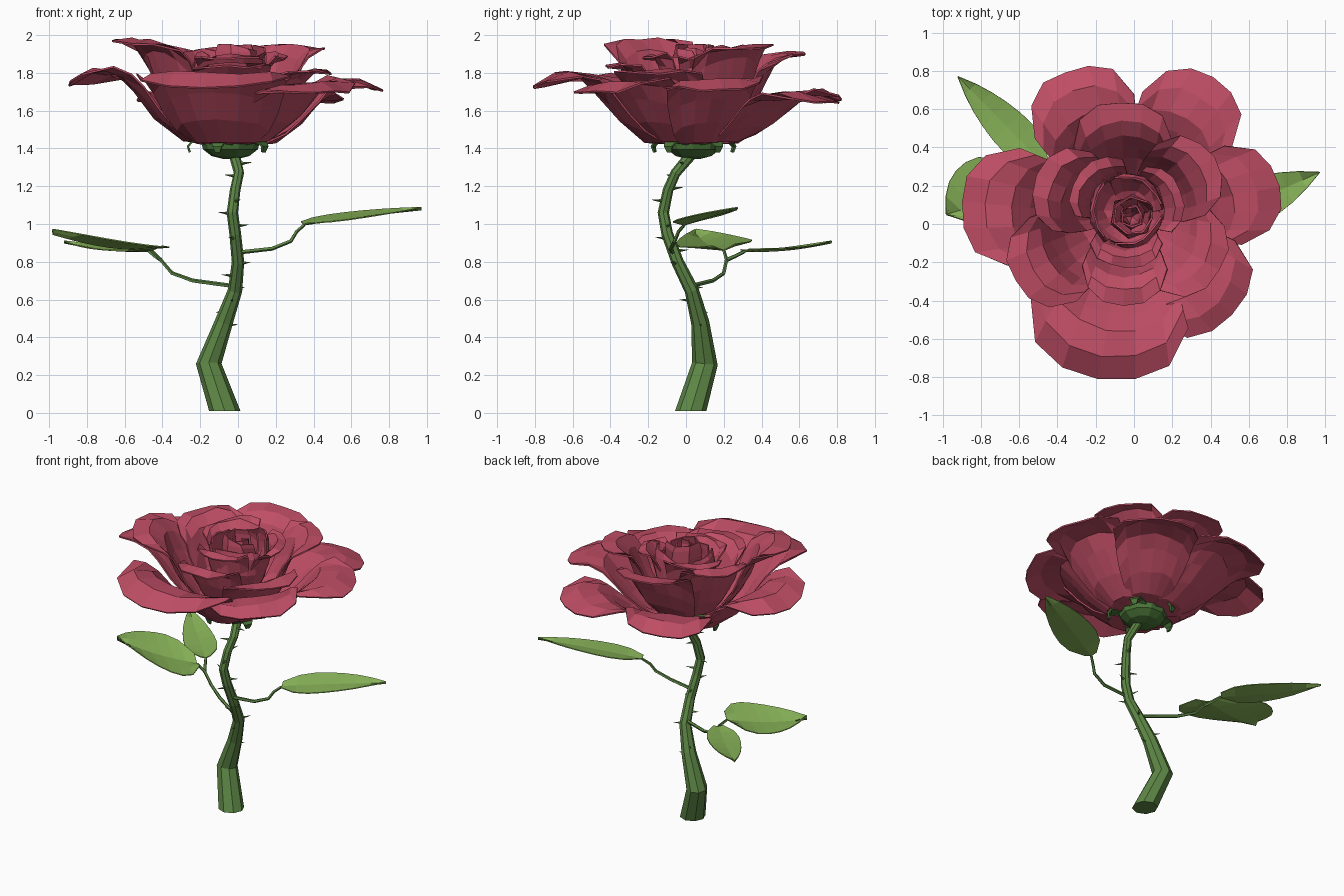
import bpy, math, random
from mathutils import Vector, Matrix

random.seed(4)
cube = bpy.data.objects.get("Cube")
if cube:
    bpy.data.objects.remove(cube, do_unlink=True)


def material(name, rgb):
    m = bpy.data.materials.new(name)
    m.use_nodes = True
    m.diffuse_color = (*rgb, 1)
    m.node_tree.nodes["Principled BSDF"].inputs["Base Color"].default_value = (*rgb, 1)
    return m


PETAL = material("petal red", (0.52, 0.075, 0.13))
LEAF = material("leaf green", (0.25, 0.46, 0.1))
STEM = material("stem green", (0.11, 0.24, 0.06))
CALYX = material("calyx green", (0.07, 0.18, 0.04))
CENTRE = Vector((-0.04, 0.04, 0))


def make(name, verts, faces, mat, thickness=0):
    mesh = bpy.data.meshes.new(name)
    mesh.from_pydata(verts, [], faces)
    mesh.materials.append(mat)
    obj = bpy.data.objects.new(name, mesh)
    bpy.context.collection.objects.link(obj)
    if thickness:
        mod = obj.modifiers.new("thickness", "SOLIDIFY")
        mod.thickness = thickness
        mod.offset = 0
    return obj


def sheet(name, fn, nu, nv, mat, thickness):
    """Grid surface from fn(u in -1..1, v in 0..1)."""
    verts = [fn(2 * i / nu - 1, j / nv) for j in range(nv + 1) for i in range(nu + 1)]
    faces = []
    for j in range(nv):
        for i in range(nu):
            a = j * (nu + 1) + i
            faces.append((a, a + 1, a + nu + 2, a + nu + 1))
    return make(name, verts, faces, mat, thickness)


def tube(name, points, radii, sides, mat):
    """Faceted tube through points, with capped ends."""
    pts = [Vector(p) for p in points]
    verts, faces = [], []
    for i, p in enumerate(pts):
        d = (pts[min(i + 1, len(pts) - 1)] - pts[max(i - 1, 0)]).normalized()
        if i == 0 and name == "stem":
            d = Vector((0, 0, 1))
        ref = Vector((0, 1, 0)) if abs(d.y) < 0.8 else Vector((1, 0, 0))
        a = ref.cross(d).normalized()
        b = d.cross(a)
        for k in range(sides):
            t = math.tau * k / sides
            verts.append(p + (a * math.cos(t) + b * math.sin(t)) * radii[i])
    for i in range(len(pts) - 1):
        for k in range(sides):
            n = (k + 1) % sides
            faces.append((i * sides + k, i * sides + n, (i + 1) * sides + n, (i + 1) * sides + k))
    faces.append(tuple(reversed(range(sides))))
    faces.append(tuple(range(len(verts) - sides, len(verts))))
    return make(name, verts, faces, mat)


def lookup(profile, v):
    """Linear interpolation along an evenly spaced list."""
    s = max(0, min(v, 1)) * (len(profile) - 1)
    i = min(int(s), len(profile) - 2)
    return profile[i] + (profile[i + 1] - profile[i]) * (s - i)


# Petal profiles: fraction of reach and fraction of height, base to rim
OPEN = ([0.1, 0.3, 0.46, 0.6, 0.7, 0.86, 1], [0, 0.03, 0.42, 0.88, 1.18, 1.23, 1])
CUP = ([0.12, 0.36, 0.52, 0.62, 0.7, 0.84, 1], [0, 0.1, 0.36, 0.64, 0.9, 1.03, 1])
BUD = ([0.05, 0.6, 0.85, 1, 1, 0.97, 0.9], [0, 0.15, 0.35, 0.55, 0.75, 0.9, 1])


def petal(name, profile, angle, reach, base, top, half, centre=CENTRE, drop=0.26):
    tilt = random.uniform(-0.03, 0.03)

    def point(u, v):
        w = v * (1 - drop * abs(u) ** 3)
        a = math.radians(angle + u * half * (1.3 - 0.35 * v))
        r = reach * lookup(profile[0], w) + random.uniform(-0.008, 0.008)
        z = base + (top - base) * lookup(profile[1], w)
        z += tilt * u * v + random.uniform(-0.012, 0.012) * v
        return centre + Vector((r * math.cos(a), r * math.sin(a), z))
    sheet(name, point, 6, 6, PETAL, 0.01)


# Outer ring: direction, reach, rim height, half width in degrees
outer = [(113, 0.82, 1.65, 28), (58, 0.85, 1.64, 26), (11, 0.81, 1.70, 26),
         (-43, 0.76, 1.69, 32), (260, 0.86, 1.73, 41), (175, 0.86, 1.74, 29)]
for i, (ang, reach, top, half) in enumerate(outer):
    petal(f"outer_petal_{i + 1}", OPEN, ang, reach, 1.425 + 0.008 * (i % 2), top, half)

# Middle ring
middle = [(210, 0.67, 1.965, 31), (93, 0.60, 1.89, 36), (34, 0.55, 1.93, 35),
          (-30, 0.56, 1.80, 38), (155, 0.51, 1.92, 38), (268, 0.46, 1.83, 42)]
for i, (ang, reach, top, half) in enumerate(middle):
    petal(f"middle_petal_{i + 1}", CUP, ang, reach, 1.46, top, half)

# Inner ring
HEART = Vector((-0.04, 0.07, 0))
inner = [(270, 0.30, 1.88, 50), (20, 0.30, 1.89, 48), (140, 0.31, 1.9, 48)]
for i, (ang, reach, top, half) in enumerate(inner):
    petal(f"inner_petal_{i + 1}", CUP, ang, reach, 1.5, top, half, HEART, 0.15)

# Furled bud: a loose ring of petals around a tight rolled one
BUD_CENTRE = Vector((-0.01, 0.04, 0))
for i in range(3):
    petal(f"bud_petal_{i + 1}", BUD, 60 + 120 * i, 0.19, 1.55, 1.93 - 0.02 * i, 52, HEART, 0.1)
for i, reach in enumerate((0.11, 0.06)):
    petal(f"heart_petal_{i + 1}", BUD, 200 + 120 * i, reach, 1.6, 1.95 - 0.02 * i, 165, BUD_CENTRE, 0.08)

# Calyx bowl under the flower
bowl = [(0.04, 1.345), (0.10, 1.36), (0.145, 1.395), (0.155, 1.43), (0.10, 1.455)]
tube("calyx", [CENTRE + Vector((0, 0, z)) for r, z in bowl], [r for r, z in bowl], 10, CALYX)

# Sepals that curl down at the tip
SEPAL_R = [0.10, 0.16, 0.205, 0.225, 0.215]
SEPAL_Z = [1.41, 1.435, 1.435, 1.41, 1.38]
for i in range(5):
    turn = Matrix.Rotation(math.radians(72 * i + 36), 3, "Z")

    def sepal(u, v, turn=turn):
        side = u * 0.065 * (1 - 0.8 * v)
        return CENTRE + turn @ Vector((lookup(SEPAL_R, v), side, lookup(SEPAL_Z, v)))
    sheet(f"sepal_{i + 1}", sepal, 2, 4, CALYX, 0.012)

# Crooked stem
path = [(-0.07, 0.025, 0.01), (-0.155, 0.10, 0.26), (-0.075, 0.075, 0.48), (-0.015, 0.03, 0.65),
        (0, -0.045, 0.80), (-0.015, -0.1, 0.95), (-0.03, -0.12, 1.06), (-0.015, -0.095, 1.18),
        (0.005, -0.055, 1.27), (-0.02, 0.03, 1.37)]
tube("stem", path, [0.083, 0.068, 0.048, 0.038, 0.033, 0.031, 0.03, 0.028, 0.027, 0.03], 8, STEM)

# Thorns spiralling up the stem
for i in range(14):
    z = 0.46 + 0.066 * i
    k = next(n for n in range(len(path) - 1) if path[n + 1][2] >= z)
    a, b = Vector(path[k]), Vector(path[k + 1])
    p = a.lerp(b, (z - a.z) / (b.z - a.z))
    t = 2.4 * i
    out = Vector((math.cos(t), math.sin(t), 0.1))
    tube(f"thorn_{i + 1}", [p + out * 0.02, p + out * 0.045, p + out * 0.08],
         [0.011, 0.006, 0.001], 4, STEM)

# Leaf stalks
left_base, right_base, back_base = (0.35, -0.01, 0.995), (-0.46, 0.2, 0.86), (-0.47, 0.31, 0.855)
fork = (-0.41, 0.215, 0.81)
stalks = {
    "left_leaf_stalk": [(0, -0.07, 0.85), (0.18, -0.08, 0.87), (0.28, -0.06, 0.91),
                        (0.31, -0.04, 0.96), left_base],
    "right_leaf_stalk": [(-0.02, 0.02, 0.67), (-0.24, 0.14, 0.70), (-0.35, 0.2, 0.74), fork, right_base],
    "back_leaf_stalk": [fork, (-0.44, 0.26, 0.83), back_base],
}
for name, pts in stalks.items():
    n = len(pts)
    tube(name, pts, [0.012 - 0.004 * i / n for i in range(n)], 5, STEM)

# Leaves with a blunt base and a pointed tip; side is the cross direction
LEAF_WIDTH = [0.3, 0.84, 1, 0.97, 0.85, 0.66, 0.38, 0.01]


def leaf(name, base, tip, side, half, roll, sag):
    base, tip, side = Vector(base), Vector(tip), Vector(side).normalized()

    def point(u, v):
        w = half * lookup(LEAF_WIDTH, v)
        lift = -sag * math.sin(math.pi * v) + 0.1 * half * abs(u) + roll * u * w
        return base.lerp(tip, v) + side * u * w + Vector((0, 0, lift))
    sheet(name, point, 4, 7, LEAF, 0.006)


leaf("left_leaf", left_base, (0.97, 0.27, 1.075), (-0.4, 0.9, 0), 0.13, 0.1, -0.005)
leaf("right_leaf", right_base, (-0.98, 0.05, 0.945), (-0.73, 0.69, 0), 0.28, 0.06, 0.02)
leaf("back_leaf", back_base, (-0.92, 0.77, 0.9), (0.7, 0.7, 0), 0.105, 0.05, 0.015)
